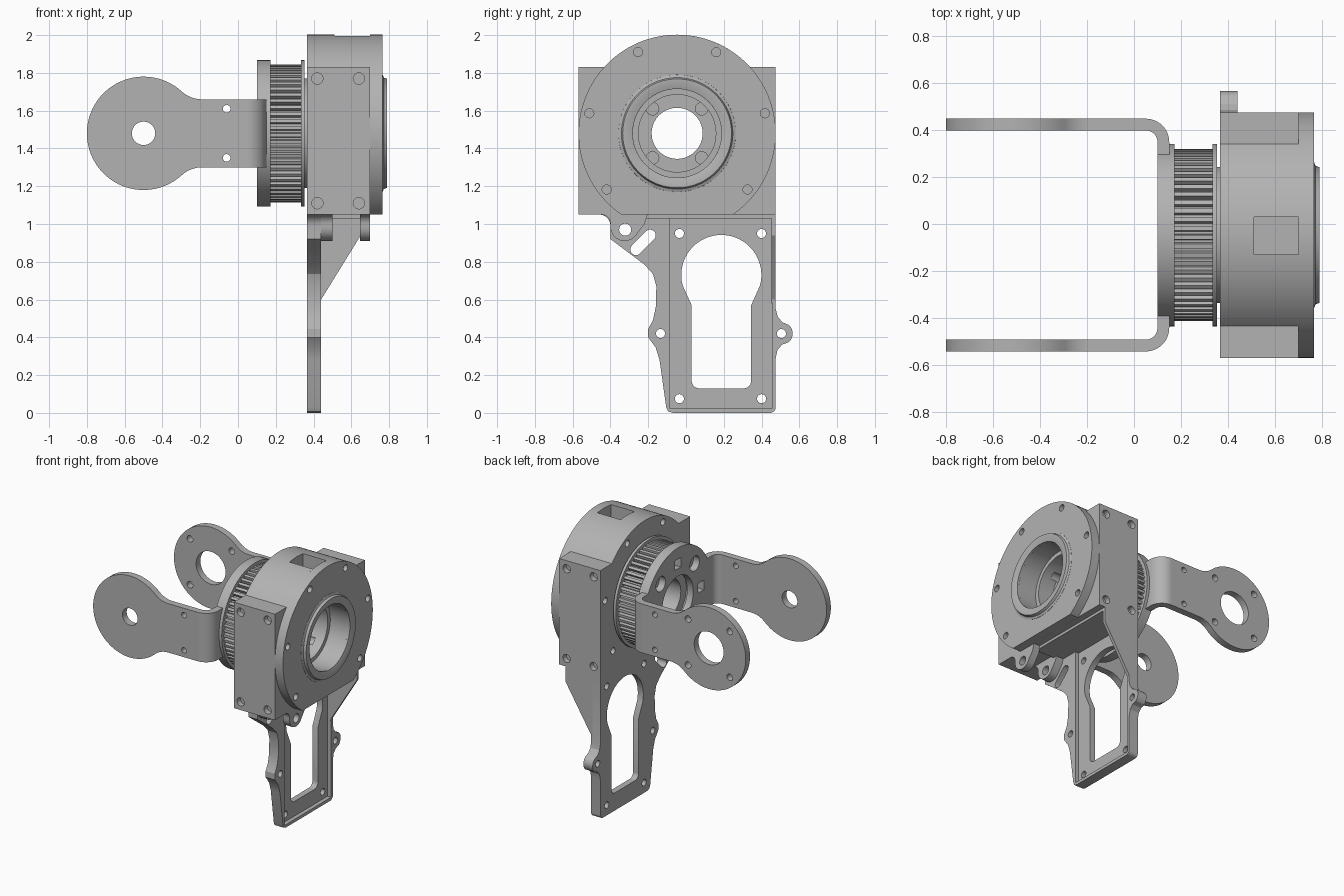
import bpy, bmesh
from math import sin, cos, pi, radians
from mathutils import Vector

if "Cube" in bpy.data.objects:
    bpy.data.objects.remove(bpy.data.objects["Cube"])

grey = bpy.data.materials.new("machined grey")
grey.use_nodes = True
grey.diffuse_color = (0.45, 0.45, 0.45, 1)
grey.node_tree.nodes["Principled BSDF"].inputs["Base Color"].default_value = grey.diffuse_color

YC, ZC = -0.047, 1.48          # shared rotation axis, along x
MAP = {"x": lambda u, v, w: (w, u, v),
       "y": lambda u, v, w: (u, w, v),
       "z": lambda u, v, w: (u, v, w)}


def finish(name, bm):
    bmesh.ops.recalc_face_normals(bm, faces=bm.faces[:])
    mesh = bpy.data.meshes.new(name)
    bm.to_mesh(mesh)
    bm.free()
    mesh.materials.append(grey)
    ob = bpy.data.objects.new(name, mesh)
    bpy.context.collection.objects.link(ob)
    return ob


def prism(name, pts, axis, a, b):
    """Extrude a 2D outline along an axis from a to b."""
    bm = bmesh.new()
    face = bm.faces.new([bm.verts.new(MAP[axis](u, v, a)) for u, v in pts])
    new = bmesh.ops.extrude_face_region(bm, geom=[face])["geom"]
    bmesh.ops.translate(bm, vec=Vector(MAP[axis](0, 0, b - a)),
                        verts=[g for g in new if isinstance(g, bmesh.types.BMVert)])
    return finish(name, bm)


def arc(u, v, r, start=0, end=360, n=24):
    full = abs(end - start) == 360
    steps = n if full else n + 1
    angles = [radians(start + (end - start) * i / n) for i in range(steps)]
    return [(u + r * cos(t), v + r * sin(t)) for t in angles]


def rect(u0, v0, u1, v1):
    return [(u0, v0), (u1, v0), (u1, v1), (u0, v1)]


def lathe(name, profile, n=96):
    """Turn a closed (x, radius) profile about the main axis."""
    bm = bmesh.new()
    rings = [[bm.verts.new((x, YC + r * cos(2 * pi * i / n), ZC + r * sin(2 * pi * i / n)))
              for x, r in profile] for i in range(n)]
    m = len(profile)
    for i in range(n):
        p, q = rings[i], rings[(i + 1) % n]
        for j in range(m):
            k = (j + 1) % m
            bm.faces.new((p[j], p[k], q[k], q[j]))
    return finish(name, bm)


def cut(ob, pts, axis, a, b):
    """Subtract an extruded outline from an object."""
    tool = prism("cutter", pts, axis, a, b)
    mod = ob.modifiers.new("cut", "BOOLEAN")
    mod.operation, mod.solver, mod.object = "DIFFERENCE", "EXACT", tool
    bpy.context.view_layer.update()
    mesh = bpy.data.meshes.new_from_object(ob.evaluated_get(bpy.context.evaluated_depsgraph_get()))
    ob.modifiers.clear()
    ob.data = mesh
    bpy.data.objects.remove(tool)


def ring_washer(name, x0, x1, outer, inner):
    return lathe(name, [(x0, inner), (x0, outer), (x1, outer), (x1, inner)])


# Housing block with a round crown
housing = prism("housing", rect(-0.57, 1.05, 0.475, 1.83)[:3]
                + arc(YC, ZC, 0.522, 42.1, 137.9, 40) + [(-0.57, 1.83)], "x", 0.365, 0.70)
cut(housing, arc(YC, ZC, 0.235, n=64), "x", 0.62, 0.8)
cut(housing, arc(YC, ZC, 0.205, n=64), "x", 0.50, 0.7)
cut(housing, arc(YC, ZC, 0.135, n=64), "x", 0.3, 0.6)
cut(housing, rect(0.51, -0.13, 0.71, 0.03), "z", 1.88, 2.1)
for x in (0.42, 0.64):
    for z in (1.11, 1.77):
        cut(housing, arc(x, z, 0.03), "y", -0.6, -0.53)
        cut(housing, arc(x, z, 0.03), "y", 0.435, 0.5)
for dy in (-0.13, 0.13):
    for dz in (-0.13, 0.13):
        cut(housing, arc(YC + dy, ZC + dz, 0.033), "x", 0.45, 0.55)

# Round cover plate, flat at the bottom, with its screw holes
cover = prism("cover_plate", arc(YC, ZC, 0.522, -55.4, 235.4, 100), "x", 0.70, 0.765)
cut(cover, arc(YC, ZC, 0.235, n=64), "x", 0.6, 0.8)
for i in range(7):
    t = radians(-90 + 360 / 7 * i)
    y, z = YC + 0.477 * cos(t), ZC + 0.477 * sin(t)
    if i:
        cut(cover, arc(y, z, 0.024), "x", 0.72, 0.8)
    cut(housing, arc(y, z, 0.024), "x", 0.3, 0.4)
lathe("cover_lip", [(0.75, 0.235), (0.75, 0.315), (0.766, 0.31), (0.772, 0.295),
                    (0.79, 0.288), (0.79, 0.27), (0.78, 0.235)])

# Toothed pulley
teeth, outline = 60, []
for i in range(teeth):
    for f, r in ((0, 0.365), (0.5, 0.365), (0.6, 0.34), (0.9, 0.34)):
        t = 2 * pi * (i + f) / teeth
        outline.append((YC + r * cos(t), ZC + r * sin(t)))
pulley = prism("pulley_teeth", outline, "x", 0.17, 0.335)
cut(pulley, arc(YC, ZC, 0.135, n=64), "x", 0.1, 0.4)
ring_washer("pulley_outer_flange", 0.15, 0.172, 0.388, 0.2)
ring_washer("pulley_inner_flange", 0.333, 0.353, 0.388, 0.135)
ring_washer("pulley_spacer", 0.35, 0.368, 0.29, 0.135)

# Fork base disc with round and square openings
base = prism("fork_base", arc(YC, ZC, 0.388, n=96), "x", 0.10, 0.15)
cut(base, arc(YC, ZC, 0.18, n=64), "x", 0, 0.2)
for i in range(4):
    t = pi / 2 * i
    y, z = YC + 0.27 * cos(t), ZC + 0.27 * sin(t)
    cut(base, rect(y - 0.035, z - 0.035, y + 0.035, z + 0.035), "x", 0, 0.2)
    t += pi / 4
    cut(base, arc(YC + 0.28 * cos(t), ZC + 0.28 * sin(t), 0.055), "x", 0, 0.2)

# Fork arms: round ends, filleted necks and bends into the base
neck = arc(-0.19, ZC + 0.34, 0.16, 270, 227.6, 10)
arm_outline = ([(0.05, ZC + 0.18)] + neck + arc(-0.5, ZC, 0.3, 48, 312, 70)
               + [(x, 2 * ZC - z) for x, z in reversed(neck)] + [(0.05, ZC - 0.18)])
for side, label in ((1, "left"), (-1, "right")):
    y0, y1 = YC + side * 0.445, YC + side * 0.495
    arm = prism(label + "_fork_arm", arm_outline, "y", min(y0, y1), max(y0, y1))
    cut(arm, arc(-0.5, ZC, 0.12 if side > 0 else 0.062, n=48), "y", y0 - 0.1, y0 + 0.1)
    for dz in (-0.13, 0.13):
        cut(arm, arc(-0.06, ZC + dz, 0.02), "y", y0 - 0.1, y0 + 0.1)
        if side > 0:
            for dx in (-0.17, 0.17):
                cut(arm, arc(-0.5 + dx, ZC + dz * 1.3, 0.024), "y", y0 - 0.1, y0 + 0.1)
    bend = [(0.10, 0.32)] + arc(0.05, 0.395, 0.05, 0, 90, 10) + arc(0.05, 0.395, 0.10, 90, 0, 14) + [(0.15, 0.32)]
    prism(label + "_fork_bend", [(x, YC + side * y) for x, y in bend], "z", ZC - 0.18, ZC + 0.18)

# Mounting plate with side ears
plate = prism("mounting_plate",
              [(-0.07, 0)] + arc(0.445, 0.03, 0.03, -90, 0, 6)
              + [(0.475, 0.29), (0.485, 0.335), (0.51, 0.362)] + arc(0.505, 0.42, 0.06, -50, 50, 10)
              + [(0.51, 0.48), (0.485, 0.51), (0.475, 0.55), (0.475, 1.05), (-0.47, 1.05)]
              + arc(-0.46, 0.99, 0.06, 90, 0, 8)
              + [(-0.4, 0.92), (-0.22, 0.785), (-0.175, 0.735), (-0.157, 0.67), (-0.16, 0.56),
                 (-0.175, 0.49), (-0.2, 0.445), (-0.2, 0.40), (-0.16, 0.345), (-0.14, 0.28),
                 (-0.105, 0.03), (-0.095, 0.008)], "x", 0.365, 0.44)
cut(plate, rect(-0.085, 0.022, 0.455, 1.03), "x", 0.41, 0.5)
cut(plate, arc(0.187, 0.73, 0.212, -15, 195, 40) + [(0.03, 0.57)] + arc(0.07, 0.17, 0.04, 180, 270, 8)
    + arc(0.305, 0.17, 0.04, 270, 360, 8) + [(0.345, 0.57)], "x", 0.3, 0.5)
cut(plate, arc(-0.19, 0.94, 0.03, -45, 135, 10) + arc(-0.265, 0.865, 0.03, 135, 315, 10), "x", 0.3, 0.5)
for y, z in ((-0.035, 0.95), (0.4, 0.95), (-0.035, 0.075), (0.4, 0.075), (-0.135, 0.42), (0.505, 0.42)):
    cut(plate, arc(y, z, 0.024), "x", 0.3, 0.5)

# Gusset, crossbar and drilled lugs under the housing
prism("side_gusset", [(0.43, 0.58), (0.44, 0.60), (0.65, 0.94), (0.65, 1.06), (0.43, 1.06)], "y", 0.453, 0.475)
prism("crossbar", rect(0.43, -0.24, 0.65, 0.46)[:4], "z", 1.03, 1.06)
lug_outline = ([(-0.2, 1.06), (-0.45, 1.06)] + arc(-0.45, 1.0, 0.05, 90, 0, 6)
               + arc(-0.325, 0.985, 0.075, 180, 330, 14) + [(-0.22, 1.0)])
for name, x0, x1 in (("inner_lug", 0.43, 0.50), ("outer_lug", 0.645, 0.70)):
    cut(prism(name, lug_outline, "x", x0, x1), arc(-0.322, 0.97, 0.032), "x", 0.4, 0.8)
cut(plate, arc(-0.322, 0.97, 0.032), "x", 0.3, 0.5)

# Smooth the curved sides, keep the edges crisp
bpy.ops.object.select_all(action="DESELECT")
for ob in bpy.context.collection.objects:
    if ob.type == "MESH":
        ob.select_set(True)
        bpy.context.view_layer.objects.active = ob
bpy.ops.object.shade_smooth_by_angle(angle=radians(25))
